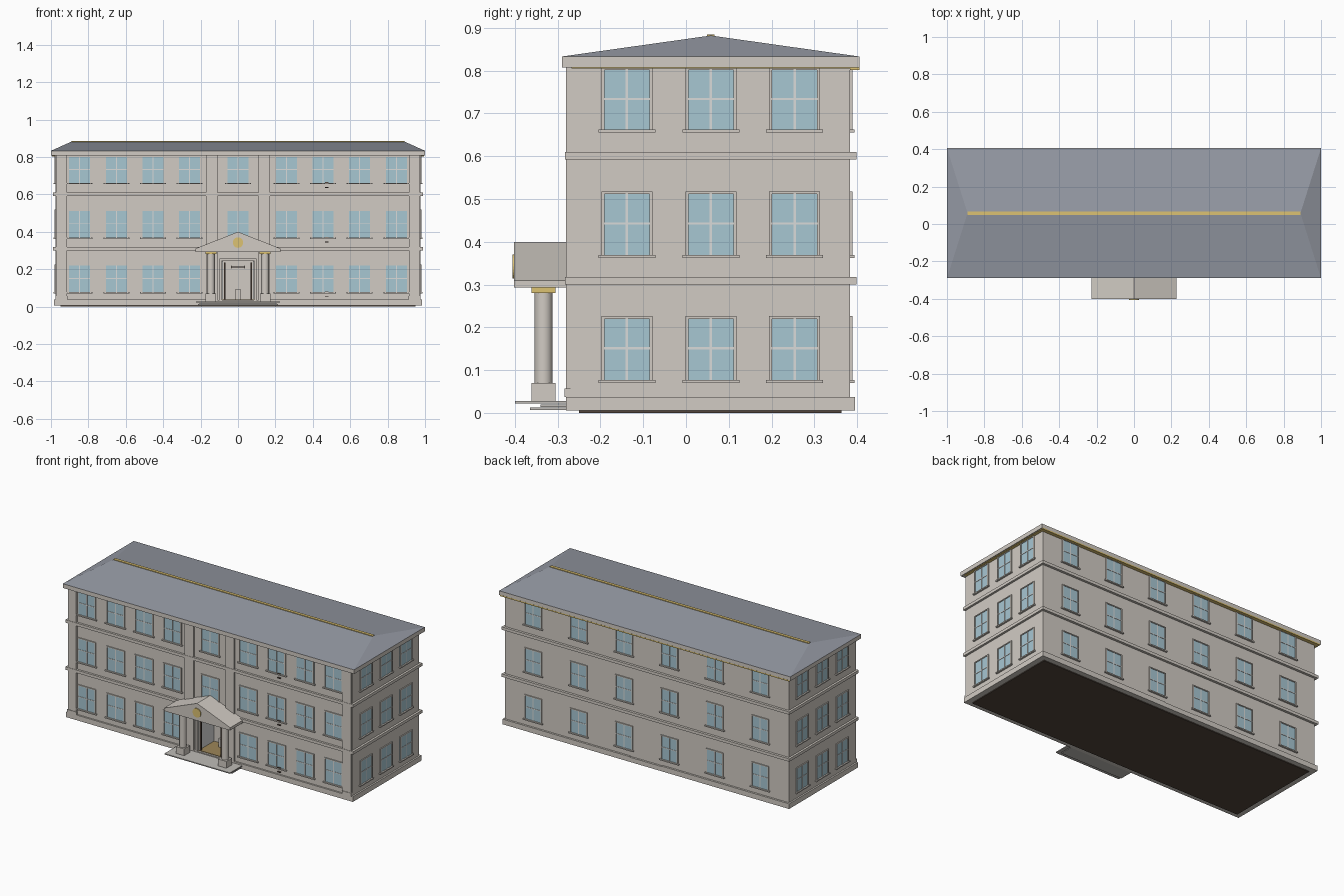
import bpy, bmesh, math
from mathutils import Matrix, Vector

old = bpy.data.objects.get("Cube")
if old:
    bpy.data.objects.remove(old, do_unlink=True)


def material(name, r, g, b):
    m = bpy.data.materials.new(name)
    m.use_nodes = True
    m.diffuse_color = (r, g, b, 1)
    m.node_tree.nodes["Principled BSDF"].inputs["Base Color"].default_value = (r, g, b, 1)
    return m


STONE = material("warm grey stone", .64, .60, .55)
PAVING = material("grey paving", .52, .50, .47)
SLATE = material("blue grey slate", .30, .32, .37)
GLASS = material("pale blue glass", .39, .57, .65)
BAR = material("light grey paint", .70, .71, .70)
GOLD = material("gold trim", .72, .54, .17)
DARK = material("dark brown", .085, .06, .045)
WOOD = material("wood floor", .34, .24, .10)


def finish(name, bm, mat):
    bmesh.ops.recalc_face_normals(bm, faces=bm.faces)
    mesh = bpy.data.meshes.new(name)
    bm.to_mesh(mesh)
    bm.free()
    mesh.materials.append(mat)
    ob = bpy.data.objects.new(name, mesh)
    bpy.context.collection.objects.link(ob)
    return ob


def add_box(bm, x0, x1, y0, y1, z0, z1, frame=Matrix()):
    mid = Vector((x0 + x1, y0 + y1, z0 + z1)) / 2
    size = Matrix.Diagonal((x1 - x0, y1 - y0, z1 - z0, 1))
    bmesh.ops.create_cube(bm, size=1, matrix=frame @ Matrix.Translation(mid) @ size)


def boxes(name, mat, *dims):
    bm = bmesh.new()
    for d in dims:
        add_box(bm, *d)
    return finish(name, bm, mat)


def both_sides(x0, x1, *rest):
    return (x0, x1, *rest), (-x1, -x0, *rest)


FRONT, BACK, SIDE = -.27, .383, .975

# Main block with an entrance recess
body = boxes("main_walls", STONE, (-SIDE, SIDE, FRONT, BACK, .03, .81))
cutter = boxes("entrance_cutter", STONE, (-.085, .085, -.4, -.12, .034, .247))
cutter.hide_render = True
cutter.hide_viewport = True
cut = body.modifiers.new("entrance", 'BOOLEAN')
cut.object = cutter
cut.solver = 'EXACT'

boxes("foundation", DARK, (-.95, .95, -.25, .363, 0, .006))
boxes("plinth", STONE, (-.985, .985, -.28, .395, .005, .034),
      *both_sides(.11, .985, -.28, .395, .03, .037))
boxes("floor_bands", STONE,
      *[(-.988, .988, -.283, .398, z, z + .018) for z in (.3, .592)])
boxes("front_pilasters", STONE, *both_sides(.915, .972, -.281, FRONT, .037, .807),
      *both_sides(.11, .17, -.281, FRONT, .037, .807))
boxes("pilaster_feet", STONE, *both_sides(.912, .976, -.284, FRONT, .037, .057))

# Eaves, hipped roof and ridge
boxes("eave_trim", GOLD, (-.994, .994, -.268, .4, .8045, .808),
      (-.994, .994, BACK, .4055, .802, .81))
boxes("eaves", STONE, (-1, 1, -.29, .405, .807, .833))
bm = bmesh.new()
corners = [bm.verts.new((x, y, .833))
           for x, y in ((-1, -.29), (1, -.29), (1, .405), (-1, .405))]
left, right = [bm.verts.new((x, .058, .882)) for x in (-.89, .89)]
a, b, c, d = corners
for face in ((a, b, right, left), (b, c, right), (c, d, left, right), (d, a, left), (d, c, b, a)):
    bm.faces.new(face)
finish("hipped_roof", bm, SLATE)
boxes("ridge_cap", GOLD, (-.89, .89, .049, .067, .879, .885))

# Windows: local x along the wall, local -y outwards
surround, panes, bars = bmesh.new(), bmesh.new(), bmesh.new()


def window(frame, w, z0, z1):
    h = w / 2
    mid = (z0 + z1) / 2
    add_box(panes, -h, h, -.002, .002, z0, z1, frame)
    for s in (-1, 1):
        x = s * (h - .0035)
        add_box(surround, x - .0035, x + .0035, -.006, 0, z0, z1, frame)
    add_box(surround, -h, h, -.006, 0, z1 - .006, z1, frame)
    add_box(surround, -h - .007, h + .007, -.011, 0, z0 - .006, z0 + .001, frame)
    add_box(bars, -.003, .003, -.004, 0, z0, z1, frame)
    add_box(bars, -h, h, -.004, 0, mid - .0025, mid + .0025, frame)


columns = (.26, .455, .65, .848)
for level, z in enumerate((.076, .368, .661)):
    top = min(z + .15, .807)
    xs = [s * x for x in columns for s in (-1, 1)]
    if level:
        xs.append(0)
    for x in xs:
        window(Matrix.Translation((x, FRONT, 0)), .126, z, top)
    for i in range(6):
        place = Matrix.Translation(((i - 2.5) * .312, BACK, 0))
        window(place @ Matrix.Rotation(math.pi, 4, 'Z'), .119, z, top)
    for s in (-1, 1):
        for i in (-1, 0, 1):
            place = Matrix.Translation((s * SIDE, .058 + i * .196, 0))
            window(place @ Matrix.Rotation(s * math.pi / 2, 4, 'Z'), .119, z, top)
finish("window_surrounds", surround, STONE)
finish("window_panes", panes, GLASS)
finish("window_bars", bars, BAR)

# Small dark wall brackets
boxes("wall_brackets", DARK, *[(.465, .485, -.279, FRONT, z + dz, z + dz + .005)
                               for z in (.05, .342, .634) for dz in (0, .026)])

# Porch: steps, columns, gable
boxes("porch_steps", PAVING, (-.225, .225, -.4, FRONT, .022, .028),
      (-.205, .205, -.34, FRONT, .014, .02), (-.215, .215, -.365, FRONT, .007, .013))
boxes("column_bases", STONE, *both_sides(.117, .173, -.361, -.305, .028, .07))
boxes("column_capitals", GOLD, *both_sides(.115, .175, -.361, -.305, .28, .293))
bm = bmesh.new()
for s in (-1, 1):
    bmesh.ops.create_cone(bm, cap_ends=True, segments=24, radius1=.021, radius2=.021,
                          depth=.212, matrix=Matrix.Translation((s * .145, -.333, .175)))
shafts = finish("column_shafts", bm, STONE)
bpy.context.view_layer.objects.active = shafts
shafts.select_set(True)
bpy.ops.object.shade_smooth_by_angle()

bm = bmesh.new()
profile = ((-.228, .293), (.228, .293), (.228, .31), (0, .4), (-.228, .31))
face = bm.faces.new([bm.verts.new((x, -.402, z)) for x, z in profile])
new = bmesh.ops.extrude_face_region(bm, geom=[face])["geom"]
bmesh.ops.translate(bm, vec=(0, .402 + FRONT, 0),
                    verts=[v for v in new if isinstance(v, bmesh.types.BMVert)])
finish("porch_gable", bm, STONE)
bm = bmesh.new()
bmesh.ops.create_cone(bm, cap_ends=True, segments=24, radius1=.028, radius2=.028, depth=.008,
                      matrix=Matrix.Translation((0, -.402, .342)) @ Matrix.Rotation(math.pi / 2, 4, 'X'))
finish("gable_medallion", bm, GOLD)

# Entrance: frame, door posts, hall
boxes("door_frame", STONE, *both_sides(.085, .1, -.281, FRONT, .028, .247),
      (-.1, .1, -.281, FRONT, .247, .258))
boxes("door_posts", DARK, *both_sides(.068, .076, -.268, -.258, .036, .235))
boxes("hall_lining", BAR, *both_sides(.08, .085, -.265, -.122, .036, .245))
boxes("hall_floor", WOOD, (-.085, .085, -.268, -.12, .033, .037))
boxes("hall_lamp", DARK, (-.038, .038, -.2, -.192, .209, .214),
      *both_sides(.034, .038, -.2, -.192, .204, .219))
boxes("hall_desk", STONE, (-.016, .016, -.17, -.14, .037, .09))
